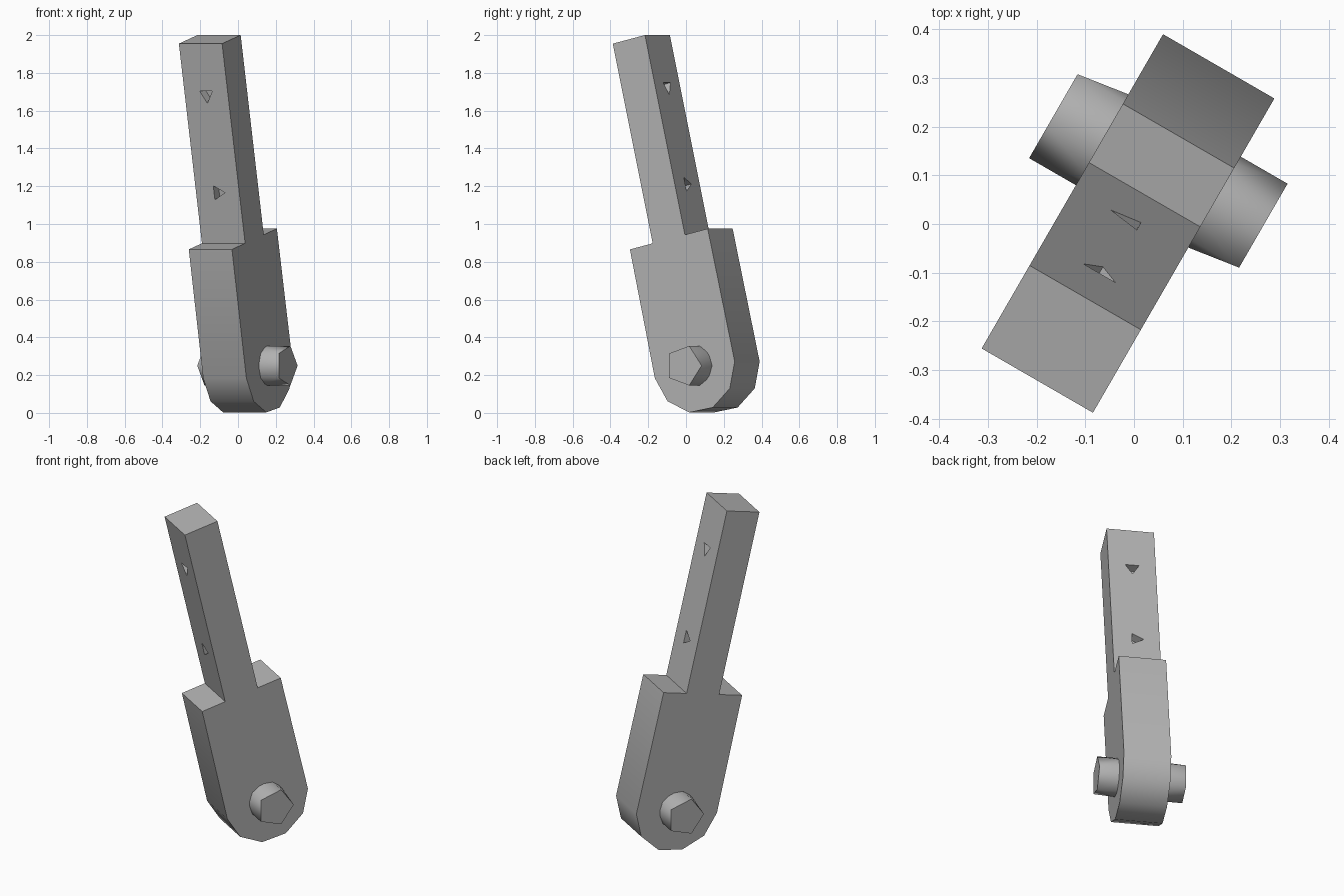
import bpy, bmesh
from math import sin, cos, radians, pi
from mathutils import Matrix, Vector

if "Cube" in bpy.data.objects:
    bpy.data.objects.remove(bpy.data.objects["Cube"])

# Local frame: x thickness, y width, z length, origin at the pivot
POSE = (Matrix.Translation((0.05, 0.109, 0.25))
        @ Matrix.Rotation(radians(-30), 4, 'Z')
        @ Matrix.Rotation(radians(13), 4, 'X'))
HALF_T, HALF_W, HALF_HANDLE = 0.132, 0.244, 0.101
SHOULDER, TOP, RADIUS = 0.688, 1.773, 0.249

grey = bpy.data.materials.new("plain grey")
grey.use_nodes = True
grey.diffuse_color = (0.45, 0.45, 0.45, 1)
grey.node_tree.nodes["Principled BSDF"].inputs["Base Color"].default_value = grey.diffuse_color


def finish(bm, name):
    bmesh.ops.recalc_face_normals(bm, faces=bm.faces)
    mesh = bpy.data.meshes.new(name)
    bm.to_mesh(mesh)
    bm.free()
    mesh.materials.append(grey)
    ob = bpy.data.objects.new(name, mesh)
    ob.matrix_world = POSE
    bpy.context.collection.objects.link(ob)
    return ob


def smooth(ob):
    bpy.ops.object.select_all(action='DESELECT')
    ob.select_set(True)
    bpy.context.view_layer.objects.active = ob
    bpy.ops.object.shade_smooth_by_angle(angle=radians(40))


def ring(count, radius, x, turn):
    return [Vector((x, radius * cos(turn + 2 * pi * i / count),
                    radius * sin(turn + 2 * pi * i / count))) for i in range(count)]


def hull(bm, points):
    verts = [bm.verts.new(p) for p in points]
    bmesh.ops.convex_hull(bm, input=verts)


# Arm: stepped profile with a rounded foot, extruded through its thickness
arc = [radians(182.5 + 33.9 * i) for i in range(6)]
profile = [(RADIUS * cos(a), RADIUS * sin(a)) for a in arc]
profile += [(HALF_W, SHOULDER), (HALF_HANDLE, SHOULDER), (HALF_HANDLE, TOP),
            (-HALF_HANDLE, TOP), (-HALF_HANDLE, SHOULDER), (-HALF_W, SHOULDER)]
bm = bmesh.new()
face = bm.faces.new([bm.verts.new((-HALF_T, y, z)) for y, z in profile])
grown = bmesh.ops.extrude_face_region(bm, geom=[face])["geom"]
bmesh.ops.translate(bm, vec=(2 * HALF_T, 0, 0),
                    verts=[v for v in grown if isinstance(v, bmesh.types.BMVert)])
arm = finish(bm, "arm")
smooth(arm)

# Triangular sockets on both narrow sides of the handle
bm = bmesh.new()
for side in (0, pi):
    turn = Matrix.Rotation(side, 4, 'Z')
    for drop, spin in ((0.28, -pi / 2), (0.81, 0)):
        points = []
        for depth, r in ((0.03, 0.047), (-0.05, 0.04)):
            for i in range(3):
                a = spin + 2 * pi * i / 3
                points.append(turn @ Vector((r * cos(a), -HALF_HANDLE - depth,
                                             TOP - drop + r * sin(a))))
        hull(bm, points)
cutter = finish(bm, "socket_cutter")
cutter.hide_render = True
cutter.display_type = 'WIRE'
cut = arm.modifiers.new("sockets", 'BOOLEAN')
cut.operation = 'DIFFERENCE'
cut.solver = 'EXACT'
cut.object = cutter
bpy.context.view_layer.update()
bpy.context.view_layer.objects.active = arm
bpy.ops.object.modifier_apply(modifier=cut.name)
bpy.data.objects.remove(cutter)

# Pivot bolt: round where it leaves the arm, five-sided at each end
for side, name in ((1, "bolt_end_left"), (-1, "bolt_end_right")):
    turn = radians(-13) + (0 if side > 0 else pi)
    bm = bmesh.new()
    hull(bm, ring(10, 0.11, side * (HALF_T - 0.03), turn)
         + ring(5, 0.11, side * 0.243, turn))
    smooth(finish(bm, name))
